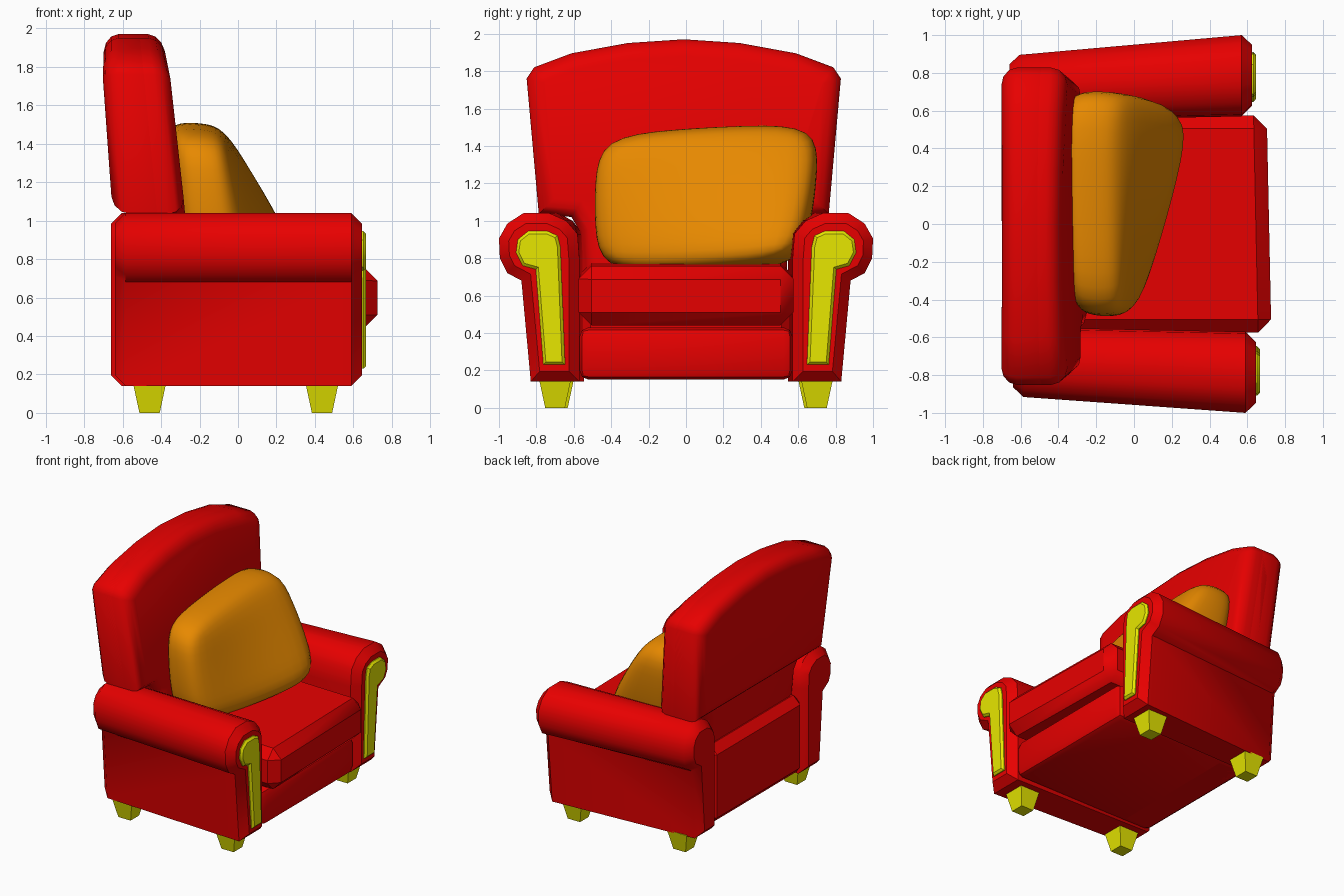
import bpy, bmesh, math
from mathutils import Vector

if "Cube" in bpy.data.objects:
    bpy.data.objects.remove(bpy.data.objects["Cube"])


def material(name, rgb):
    m = bpy.data.materials.new(name)
    m.use_nodes = True
    m.diffuse_color = (*rgb, 1)
    m.node_tree.nodes["Principled BSDF"].inputs["Base Color"].default_value = (*rgb, 1)
    return m


RED = material("red upholstery", (0.8, 0, 0))
GOLD = material("yellow trim", (0.8, 0.8, 0))
ORANGE = material("orange pillow fabric", (0.8, 0.25, 0))


def finish(name, bm, mat, warp=None, angle=35):
    """Warp, clean up and link a mesh, with sharp edges above the angle."""
    if warp:
        for v in bm.verts:
            v.co = warp(v.co)
    bmesh.ops.recalc_face_normals(bm, faces=bm.faces)
    mesh = bpy.data.meshes.new(name)
    bm.to_mesh(mesh)
    bm.free()
    mesh.materials.append(mat)
    obj = bpy.data.objects.new(name, mesh)
    bpy.context.collection.objects.link(obj)
    bpy.ops.object.select_all(action="DESELECT")
    obj.select_set(True)
    bpy.context.view_layer.objects.active = obj
    bpy.ops.object.shade_smooth_by_angle(angle=math.radians(angle))
    return obj


def inset(profile, d):
    """Move every side of a counter-clockwise outline inwards by d."""
    pts = [Vector(p) for p in profile]
    out = []
    for i, p in enumerate(pts):
        a = (p - pts[i - 1]).normalized()
        b = (pts[(i + 1) % len(pts)] - p).normalized()
        na, nb = Vector((-a.y, a.x)), Vector((-b.y, b.x))
        out.append(p + (na + nb) * d / (1 + na.dot(nb)))
    return out


def prism(name, profile, x0, x1, mat, bevel, segments=1, warp=None, angle=35):
    """Extrude a (y, z) profile along x with rounded or chamfered rims."""
    steps = []
    for k in range(segments + 1):
        a = math.pi / 2 * k / segments
        steps.append((bevel * (1 - math.cos(a)), bevel * (1 - math.sin(a))))
    levels = [(x0 + dx, d) for dx, d in steps] + [(x1 - dx, d) for dx, d in reversed(steps)]
    bm = bmesh.new()
    rings = [[bm.verts.new((x, *p)) for p in inset(profile, d)] for x, d in levels]
    bm.faces.new(rings[0])
    bm.faces.new(rings[-1])
    n = len(profile)
    for r, s in zip(rings, rings[1:]):
        for i in range(n):
            j = (i + 1) % n
            bm.faces.new((r[i], r[j], s[j], s[i]))
    return finish(name, bm, mat, warp, angle)


def box(name, low, high, mat, bevel=0.0, segments=2, warp=None):
    low, high = Vector(low), Vector(high)
    bm = bmesh.new()
    bmesh.ops.create_cube(bm, size=1)
    for v in bm.verts:
        v.co = (low + high) / 2 + v.co * (high - low)
    if bevel:
        bmesh.ops.bevel(bm, geom=bm.edges[:], offset=bevel, segments=segments,
                        profile=0.5, affect="EDGES")
    return finish(name, bm, mat, warp)


def mirrored(half):
    return half + [(-y, z) for y, z in reversed(half) if y]


# Rolled arms, their front trim and the feet
ARM = [(0.57, 0.14), (0.83, 0.14), (0.88, 0.68), (0.955, 0.72), (0.995, 0.8),
       (1.0, 0.905), (0.955, 0.985), (0.87, 1.04), (0.73, 1.04), (0.64, 1.0),
       (0.58, 0.93), (0.57, 0.8)]
TRIM = [(0.645, 0.23), (0.76, 0.23), (0.8, 0.74), (0.87, 0.76), (0.905, 0.83),
        (0.895, 0.9), (0.84, 0.945), (0.74, 0.945), (0.685, 0.92), (0.67, 0.86)]
INNER = 0.57
for side, word, narrowing, shift in ((1, "left", 0.16, -0.01), (-1, "right", 0.12, 0.01)):

    def splay(co, side=side, k=narrowing, shift=shift):
        x = co.x - 0.58
        y = INNER + (co.y - INNER) * (1 + k * x) + 0.02 * x
        return Vector((co.x + shift, side * y, co.z))

    prism("arm_" + word, ARM, -0.65, 0.635, RED, 0.055, warp=splay, angle=42)
    prism("arm_trim_" + word, TRIM, 0.6, 0.657, GOLD, 0.015, warp=splay)

    for end, x, y in (("front", 0.437, 0.7), ("back", -0.46, 0.685)):
        def taper(co, x=x, y=y * side):
            s = 1 if co.z > 0.1 else 0.62
            return Vector((x + co.x * s, y + co.y * s, co.z))
        box(f"foot_{end}_{word}", (-0.085, -0.085, 0), (0.085, 0.085, 0.15), GOLD, warp=taper)


# Leaning arched backrest, whose front runs down between the arms
def lean(co):
    x = co.x - 0.09 * (co.z - 1.03)
    thin = 0.6 * max(0, co.z - 1.63)
    return Vector((x + (-0.54 - x) * thin, co.y - 0.012, co.z))


ARCH = [(0.775, 1.035), (0.84, 1.76), (0.8, 1.82), (0.6, 1.895), (0.3, 1.95), (0, 1.97)]
NECK = [(0.55, 0.6), (0.555, 0.94), (0.6, 1.02)]
prism("backrest_rear", mirrored(ARCH), -0.65, -0.33, RED, 0.09, 3, lean, 40)
prism("backrest_front", mirrored(NECK + ARCH), -0.58, -0.275, RED, 0.09, 3, lean, 40)

# Base and seat cushions
box("base_cushion", (-0.6, -0.57, 0.15), (0.61, 0.57, 0.43), RED, 0.05)
box("rear_panel", (-0.625, -0.57, 0.15), (-0.3, 0.57, 0.76), RED, 0.06, 1)


def crown(co):
    z = co.z - 0.03 * max(0, co.x - 0.1) if co.z > 0.6 else co.z
    return Vector((co.x - 0.012 * co.y / 0.57, co.y, z))


box("seat_cushion", (-0.4, -0.575, 0.44), (0.715, 0.575, 0.775), RED, 0.07, 1, crown)

# Throw pillow, a soft box slumped forward at one lower corner
CORNERS = {  # keyed by front, left, top
    (0, 0, 0): (-0.3, -0.48, 0.71), (1, 0, 0): (0.05, -0.5, 0.72),
    (0, 1, 0): (-0.34, 0.66, 0.71), (1, 1, 0): (0.44, 0.62, 0.78),
    (0, 0, 1): (-0.36, -0.48, 1.48), (1, 0, 1): (-0.05, -0.5, 1.45),
    (0, 1, 1): (-0.4, 0.75, 1.54), (1, 1, 1): (-0.08, 0.73, 1.53)}


def slump(co):
    co = co * (1 - 0.4 * max(0, co.length - 0.58))
    out = Vector()
    for key, corner in CORNERS.items():
        w = 1
        for k, c in zip(key, co):
            w *= c + 0.5 if k else 0.5 - c
        out += w * Vector(corner)
    return out


bm = bmesh.new()
bmesh.ops.create_cube(bm, size=1)
bmesh.ops.subdivide_edges(bm, edges=bm.edges[:], cuts=2, use_grid_fill=True)
pillow = finish("throw_pillow", bm, ORANGE, slump, 180)
soft = pillow.modifiers.new("soft", "SUBSURF")
soft.levels = soft.render_levels = 2
